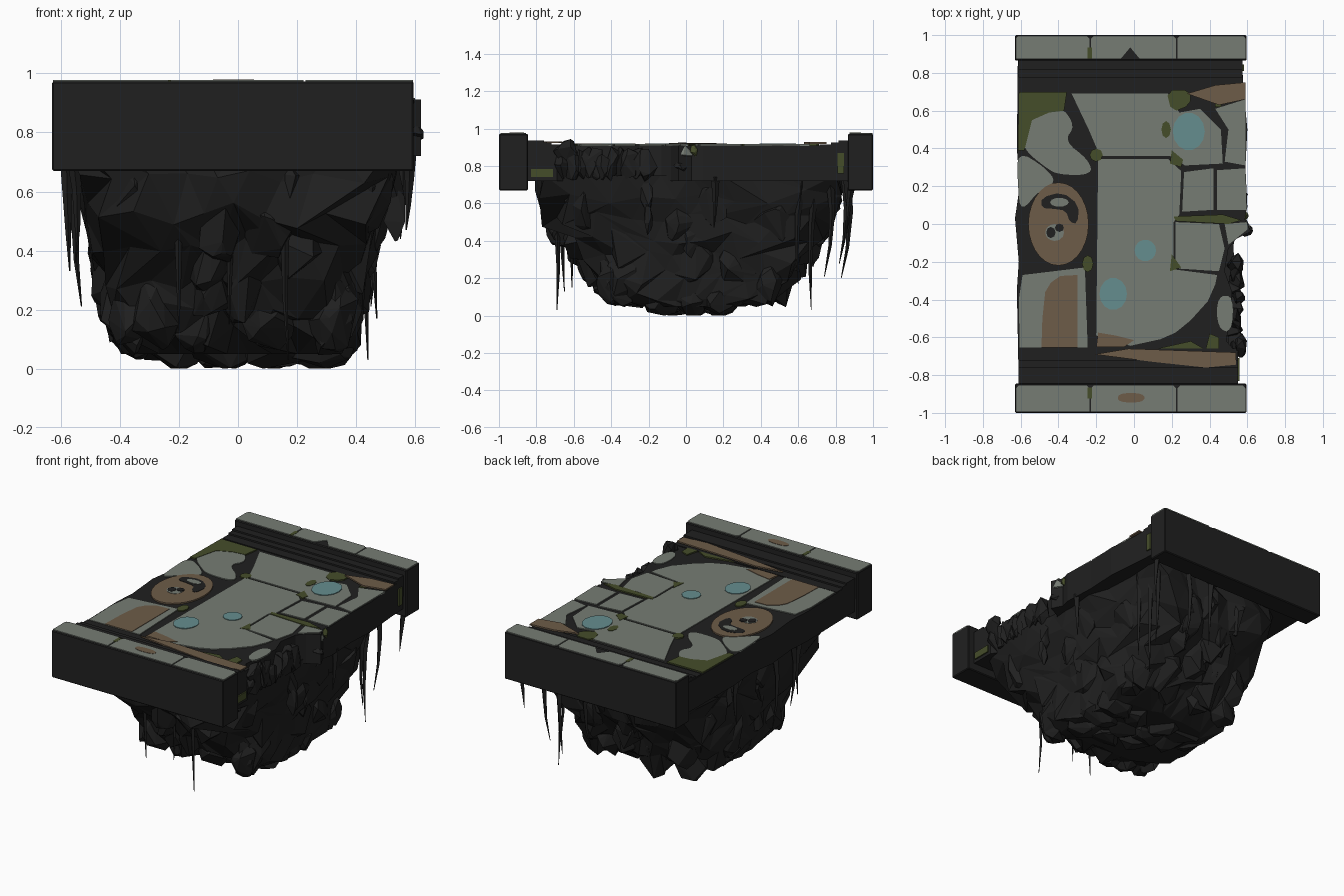
import bpy, bmesh, math, random
from mathutils import Vector

if "Cube" in bpy.data.objects:
    bpy.data.objects.remove(bpy.data.objects["Cube"])

random.seed(5)


def mat(name, col):
    m = bpy.data.materials.new(name)
    m.diffuse_color = (*col, 1)
    m.use_nodes = True
    m.node_tree.nodes["Principled BSDF"].inputs["Base Color"].default_value = m.diffuse_color
    return m


DARK = mat("dark rock", (0.0145, 0.0145, 0.0145))
GREY = mat("grey stone", (0.182, 0.202, 0.175))
GREEN = mat("moss green", (0.06, 0.074, 0.023))
BROWN = mat("earth brown", (0.155, 0.107, 0.065))
CYAN = mat("pale cyan", (0.13, 0.27, 0.275))


def finish(name, bm, m):
    bmesh.ops.recalc_face_normals(bm, faces=bm.faces)
    me = bpy.data.meshes.new(name)
    bm.to_mesh(me)
    bm.free()
    me.materials.append(m)
    ob = bpy.data.objects.new(name, me)
    bpy.context.collection.objects.link(ob)
    return ob


def prism(name, pts, z0, z1, m, bevel=0):
    """Flat outline raised from z0 to z1."""
    bm = bmesh.new()
    f = bm.faces.new([bm.verts.new((x, y, z0)) for x, y in pts])
    r = bmesh.ops.extrude_face_region(bm, geom=[f])
    for v in r["geom"]:
        if isinstance(v, bmesh.types.BMVert):
            v.co.z = z1
    if bevel:
        bmesh.ops.bevel(bm, geom=bm.edges[:], offset=bevel, segments=1, affect='EDGES')
    return finish(name, bm, m)


def rect(x0, x1, y0, y1):
    return [(x0, y0), (x1, y0), (x1, y1), (x0, y1)]


def oval(x, y, rx, ry, n=16):
    return [(x + rx * math.cos(i * math.tau / n), y + ry * math.sin(i * math.tau / n)) for i in range(n)]


def rounded(pts, w=0.25, times=2):
    """Cut the corners of an outline to make it curve."""
    for _ in range(times):
        out = []
        for a, b in zip(pts, pts[1:] + pts[:1]):
            for t in (w, 1 - w):
                out.append((a[0] + (b[0] - a[0]) * t, a[1] + (b[1] - a[1]) * t))
        pts = out
    return pts


def plate(name, pts, top, m):
    return prism(name, pts, top - 0.009, top, m)


def loft(name, rings, m, bm=None):
    """Closed skin through equal-length rings of points."""
    own = bm is None
    bm = bm or bmesh.new()
    vs = [[bm.verts.new(p) for p in r] for r in rings]
    n = len(vs[0])
    for a, b in zip(vs, vs[1:]):
        for i in range(n):
            j = (i + 1) % n
            if random.random() < 0.5:
                bm.faces.new((a[i], a[j], b[j])), bm.faces.new((a[i], b[j], b[i]))
            else:
                bm.faces.new((a[i], a[j], b[i])), bm.faces.new((a[j], b[j], b[i]))
    bm.faces.new(vs[0]), bm.faces.new(vs[-1])
    return finish(name, bm, m) if own else None


def boulder(bm, c, size, n=16):
    """Faceted lump: hull of random points on an ellipsoid."""
    vs = []
    for _ in range(n):
        d = Vector([random.gauss(0, 1) for _ in range(3)]).normalized()
        p = [c[k] + d[k] * size[k] for k in range(3)]
        vs.append(bm.verts.new((p[0], p[1], max(p[2], 0))))
    r = bmesh.ops.convex_hull(bm, input=vs)
    dead = [v for v in r["geom_interior"] if isinstance(v, bmesh.types.BMVert)]
    bmesh.ops.delete(bm, geom=dead, context='VERTS')


# End walls with stone caps
for tag, y0, y1, c0, c1 in (("front", -1, -0.845, -0.992, -0.855), ("back", 0.865, 1, 0.875, 0.996)):
    prism(tag + "_wall", rect(-0.63, 0.595, y0, y1), 0.67, 0.972, DARK, 0.005)
    for i, (x0, x1) in enumerate(((-0.626, -0.235), (-0.228, 0.222), (0.229, 0.592))):
        s = 0.015
        pts = [(x1, c1 - s), (x1 - s, c1), (x0 + s, c1), (x0, c1 - s), (x0, c0)]
        if i == 1 and tag == "back":
            pts += [(-.07, c0), (-.02, c0 + .06), (.03, c0)]
        plate(f"{tag}_cap_{i}", pts + [(x1, c0)], 0.977, GREY)
    y = c1 - 0.04 if tag == "front" else c0 + 0.03
    plate(tag + "_cap_moss", rect(-0.245, -0.222, y - 0.03, y + 0.03), 0.978, GREEN)
plate("front_cap_stain", rounded(rect(-.085, .055, -.945, -.895), .25, 2), 0.979, BROWN)

# Deck slab with its broken right edge
prism("deck", [(-0.61, -0.86), (0.55, -0.86), (0.55, -0.69), (0.49, -0.62), (0.52, -0.36), (0.48, -0.25),
               (0.5, -0.13), (0.54, -0.08), (0.62, -0.04), (0.585, 0.03), (0.6, 0.09), (0.59, 0.3),
               (0.6, 0.5), (0.58, 0.72), (0.57, 0.88), (-0.615, 0.88), (-0.62, 0.4), (-0.605, 0.2),
               (-0.63, 0.03), (-0.61, -0.2), (-0.62, -0.35)], 0.72, 0.911, DARK)

# Stepped curbs between deck and walls
for tag, s, x1 in (("front", -1, 0.55), ("back", 1, 0.575)):
    a = 0.66 if s < 0 else 0.715
    for i, (lo, hi, z) in enumerate(((a, a + 0.06, 0.916), (a + 0.06, a + 0.1, 0.926), (a + 0.1, 0.87, 0.936))):
        prism(f"{tag}_curb_{i}", rect(-0.612, x1, *sorted((s * lo, s * hi))), 0.8, z, DARK)

# Paving stones: straight-cut, then worn round
stones = [
    [(-.33, .69), (.18, .69), (.24, .59), (.35, .61), (.46, .5), (.47, .32), (.27, .31), (.19, .36), (-.18, .36), (-.24, .5)],
    [(-.19, .345), (.18, .345), (.25, .28), (.24, .05), (.21, .01), (.21, -.24), (.44, -.27), (.43, -.32), (.39, -.41),
     (.3, -.51), (.22, -.575), (.14, -.61), (-.02, -.645), (-.2, -.59)],
    [(.22, .01), (.45, .0), (.48, -.13), (.45, -.25), (.22, -.235)],
    [(.265, .275), (.42, .295), (.42, .075), (.255, .065)],
    [(.44, .285), (.59, .295), (.595, .075), (.44, .075)],
    [(.43, .61), (.59, .66), (.59, .31), (.48, .33), (.5, .5)],
    [(-.59, -.27), (-.26, -.23), (-.245, -.655), (-.605, -.655), (-.61, -.4)],
    [(.48, .0), (.6, .01), (.6, -.03), (.5, -.11)],
]
worn = [
    [(-.54, .6), (-.39, .63), (-.31, .52), (-.37, .44), (-.24, .34), (-.22, .26), (-.4, .26), (-.47, .3), (-.59, .4), (-.58, .5)],
    [(-.62, .39), (-.47, .3), (-.41, .22), (-.5, .18), (-.6, .06), (-.615, .2)],
    [(.44, -.38), (.53, -.38), (.52, -.58), (.44, -.55)],
]
for i, pts in enumerate(stones + [rounded(p) for p in worn]):
    plate(f"paving_stone_{i}", pts, 0.917, GREY)

# Broken, mossy stone chips on the right edge
for name, c, size, m in (("edge_chip", (.58, -.01, .872), (.038, .05, .045), GREY),
                         ("edge_chip_moss", (.585, .045, .88), (.022, .025, .035), GREEN)):
    bm = bmesh.new()
    boulder(bm, c, size, 16)
    finish(name, bm, m)

# Moss patches
moss = [
    [(-.61, .7), (-.355, .7), (-.37, .6), (-.45, .59), (-.54, .55), (-.58, .39), (-.615, .39)],
    rounded([(.17, .71), (.3, .71), (.3, .63), (.2, .59)], .25, 1),
    [(.43, .7), (.48, .7), (.46, .62), (.43, .62)],
    [(.21, .04), (.47, .05), (.57, .02), (.5, .0), (.22, .015)],
    [(.2, .39), (.26, .34), (.25, .3), (.19, .32)],
    [(.2, -.16), (.25, -.23), (.19, -.25)],
    [(.4, -.58), (.45, -.6), (.45, -.66), (.38, -.66)],
    [(.3, -.62), (.37, -.66), (.12, -.66)],
    oval(-.2, .365, .035, .035, 8), oval(-.245, -.21, .03, .045, 8), oval(.17, .5, .025, .045, 8),
]
for i, pts in enumerate(moss):
    plate(f"moss_patch_{i}", pts, 0.919, GREEN)
for i, (y0, y1, z0, z1, x) in enumerate(((-.83, -.71, .74, .785, .552), (.81, .845, .76, .87, .577))):
    prism(f"side_moss_{i}", rect(x - 0.008, x + 0.006, y0, y1), z0, z1, GREEN)

# Brown stains and strips
plate("left_stain", [(-.47, -.36), (-.44, -.31), (-.39, -.275), (-.3, -.27), (-.3, -.655), (-.49, -.655), (-.485, -.5)], 0.92, BROWN)
plate("small_stain", [(-.19, -.575), (-.1, -.59), (0, -.615), (-.05, -.65), (-.2, -.65)], 0.92, BROWN)
plate("front_strip", [(-.21, -.69), (-.03, -.66), (.54, -.68), (.54, -.745), (.38, -.76), (.1, -.73)], 0.931, BROWN)
plate("back_strip", [(.28, .69), (.43, .735), (.59, .75), (.59, .66), (.45, .63)], 0.928, BROWN)

# Round emblem on the left
plate("disc", oval(-.4, 0, .16, .22, 28), 0.92, BROWN)
plate("disc_crescent", rounded([(-.49, .14), (-.38, .17), (-.29, .1), (-.3, -.0), (-.34, .01), (-.36, .07), (-.42, .08), (-.49, .085)], .25, 1), 0.922, DARK)
plate("disc_chip", oval(-.395, .115, .05, .024, 10), 0.924, GREY)
plate("disc_ring", oval(-.42, -.045, .05, .045, 12), 0.922, GREY)
plate("disc_dot", oval(-.44, -.045, .025, .03, 8), 0.924, DARK)
plate("disc_notch", oval(-.395, -.02, .024, .022, 8), 0.925, DARK)

# Pools
for i, (x, y, rx, ry) in enumerate(((.29, .49, .085, .1), (.06, -.14, .057, .057), (-.11, -.37, .073, .085))):
    plate(f"pool_{i}", oval(x, y, rx, ry, 14), 0.921, CYAN)

# Rock mass tapering below the deck: z, x range, y range, squareness
levels = [(.75, -.59, .56, -.82, .865, 9), (.63, -.57, .54, -.81, .855, 8), (.52, -.54, .51, -.78, .83, 6),
          (.41, -.51, .48, -.68, .74, 5), (.31, -.49, .46, -.57, .65, 5), (.21, -.47, .44, -.5, .59, 5),
          (.12, -.45, .42, -.43, .5, 5), (.05, -.4, .4, -.26, .32, 4)]


def rock_point(k, t):
    z, x0, x1, y0, y1, e = levels[k]
    c, s = math.cos(t), math.sin(t)
    r = (abs(c) ** e + abs(s) ** e) ** (-1 / e)
    return Vector(((x0 + x1) / 2 + c * r * (x1 - x0) / 2, (y0 + y1) / 2 + s * r * (y1 - y0) / 2, z))


rings = []
for k, lv in enumerate(levels):
    mid = Vector(((lv[1] + lv[2]) / 2, (lv[3] + lv[4]) / 2, lv[0]))
    ring = []
    for i in range(32):
        p = mid.lerp(rock_point(k, (i + 0.5 * (k % 2)) * math.tau / 32), random.uniform(.89, 1.0))
        p.z += 0 if k in (0, 7) else random.uniform(-.045, .045)
        ring.append(p)
    rings.append(ring)
loft("rock_mass", rings, DARK)

# Broad faceted outcrops over the flanks
bm = bmesh.new()
for k in range(1, 6):
    mid = Vector((-.02, .03, levels[k][0]))
    for i in range(8):
        p = mid.lerp(rock_point(k, (i + random.random()) * math.tau / 8), .82)
        boulder(bm, p, (.1, .13, random.uniform(.13, .19)), 18)
finish("rock_outcrops", bm, DARK)

# Lobes along the foot: a low middle ridge and two shorter side ridges
bm = bmesh.new()
for x, ys in ((-.22, (.06, .18)), (-.06, (-.06, .06, .18)), (.12, (-.12, .03, .18)), (.28, (-.13, .03, .17))):
    for y in ys:
        boulder(bm, (x, y, .09), (.13, .11, .1), 22)
for x in (-.34, -.13, .1, .32):
    boulder(bm, (x, -.38, .18), (.1, .1, .13), 18)
    boulder(bm, (x, .43, .18), (.1, .1, .14), 18)
boulder(bm, (-.34, .12, .16), (.11, .2, .13), 20)
finish("rock_foot", bm, DARK)

# Rubble on the broken right edge
bm = bmesh.new()
for i in range(11):
    f = i / 10
    boulder(bm, (.535 + random.uniform(-.01, .01), -.66 + .45 * f, .81), (.048, .06, .095), 14)
for z in (.53, .64, .75):
    boulder(bm, (.53, -.21, z), (.04, .035, .1), 14)
boulder(bm, (.565, -.64, .89), (.035, .07, .06), 16)
boulder(bm, (.59, -.03, .79), (.04, .04, .045), 14)
finish("edge_rubble", bm, DARK)

# Hanging roots
bm = bmesh.new()
roots = [(.17, -.69, .03), (-.2, -.65, .13), (-.03, -.61, .15), (.44, .67, .03), (.45, .74, .21), (.3, .83, .2),
         (.1, .82, .28), (.47, .6, .17), (.55, .86, .44), (-.57, -.25, .33), (-.53, -.12, .21),
         (-.55, -.35, .36), (.57, .15, .47), (-.57, .3, .42)]
for x, y, zt in roots:
    sx, sy = random.uniform(-.02, .02), random.uniform(-.03, .03)
    out = []
    for f, w in ((0, .024), (.35, .016), (.7, .009), (1, .002)):
        k = math.sin(f * math.pi)
        cx, cy = x * (1.02 - .02 * f) + sx * k, y * (1.04 - .04 * f) + sy * k
        out.append([(cx + w * math.cos(a), cy + w * math.sin(a), .74 + (zt - .74) * f) for a in (0, 1.57, 3.14, 4.71)])
    loft("", out, DARK, bm)
finish("hanging_roots", bm, DARK)
